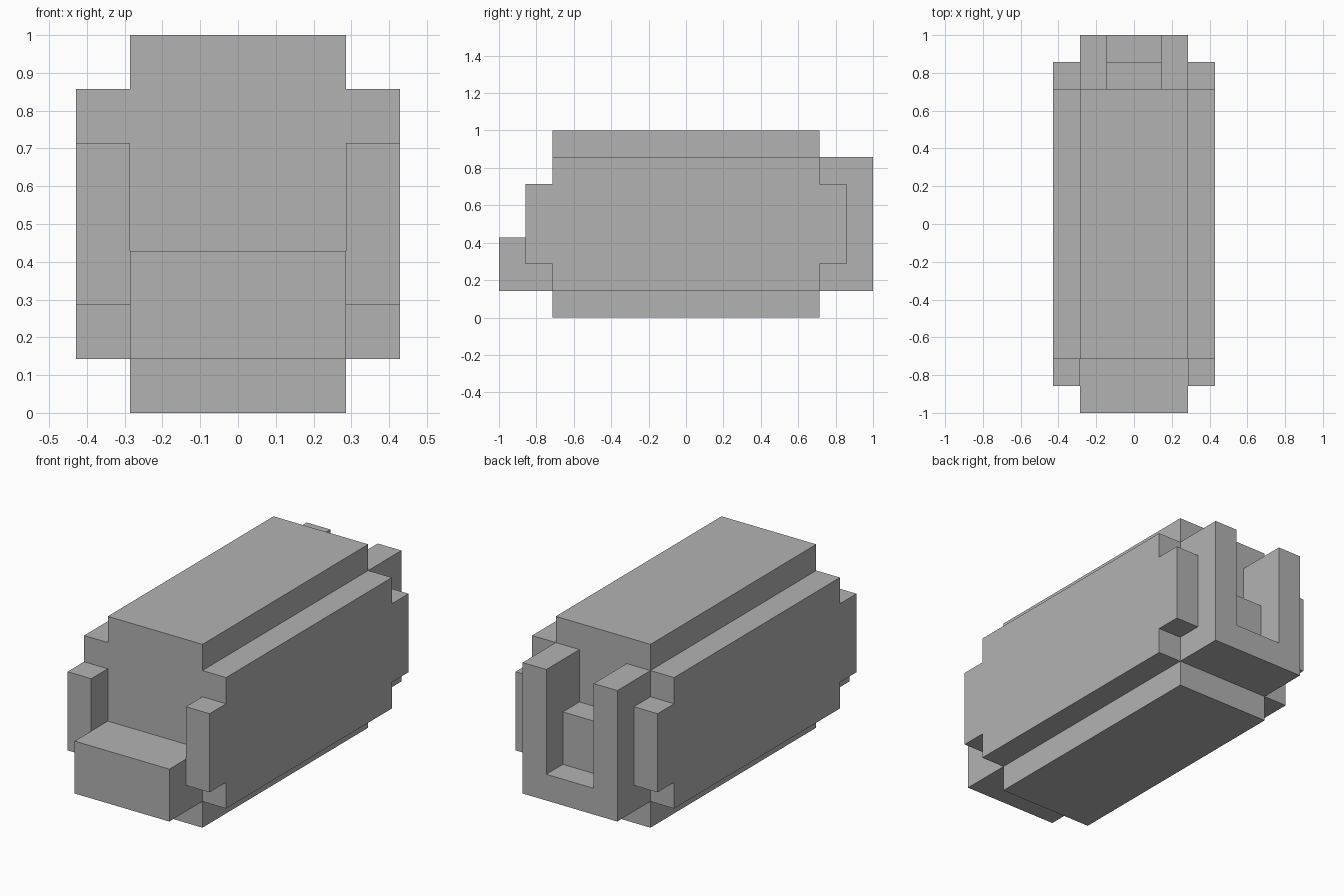
import bpy
import bmesh

U = 1 / 7  # one block; the model is 14 blocks long

# Remove the default cube
default_cube = bpy.data.objects.get("Cube")
if default_cube:
    bpy.data.objects.remove(default_cube, do_unlink=True)

# Single flat colour
grey = bpy.data.materials.new("plain grey")
grey.use_nodes = True
COLOUR = (0.448, 0.448, 0.448, 1)
grey.diffuse_color = COLOUR
grey.node_tree.nodes["Principled BSDF"].inputs["Base Color"].default_value = COLOUR


def extrude_profile(name, profile, y0, y1):
    """Extrude an (x, z) outline along y, all in block units."""
    bm = bmesh.new()
    face = bm.faces.new([bm.verts.new((x * U, y0 * U, z * U)) for x, z in profile])
    swept = bmesh.ops.extrude_face_region(bm, geom=[face])
    verts = [g for g in swept["geom"] if isinstance(g, bmesh.types.BMVert)]
    bmesh.ops.translate(bm, verts=verts, vec=(0, (y1 - y0) * U, 0))
    bmesh.ops.recalc_face_normals(bm, faces=bm.faces)
    mesh = bpy.data.meshes.new(name)
    bm.to_mesh(mesh)
    bm.free()
    mesh.materials.append(grey)
    obj = bpy.data.objects.new(name, mesh)
    bpy.context.scene.collection.objects.link(obj)
    return obj


def mirrored(half):
    """Complete a right-hand outline with its mirror image."""
    return half + [(-x, z) for x, z in reversed(half)]


def block(name, x0, x1, y0, y1, z0, z1):
    return extrude_profile(name, [(x0, z0), (x1, z0), (x1, z1), (x0, z1)], y0, y1)


# Long body with stepped corners
extrude_profile("body", mirrored([(2, 0), (2, 1), (3, 1), (3, 6), (2, 6), (2, 7)]), -5, 5)

# Ledge across the front
block("front_ledge", -2, 2, -7, -5, 1, 3)

# U-shaped frame on the back, with a low step inside
extrude_profile("back_frame", mirrored([(2, 1), (2, 6), (1, 6), (1, 2)]), 5, 7)
block("back_step", -1, 1, 5, 6, 2, 4)

# Upright posts at the four corners
for side, x0 in (("left", 2), ("right", -3)):
    for end, y0 in (("front", -6), ("back", 5)):
        block(f"{end}_{side}_post", x0, x0 + 1, y0, y0 + 1, 2, 5)
